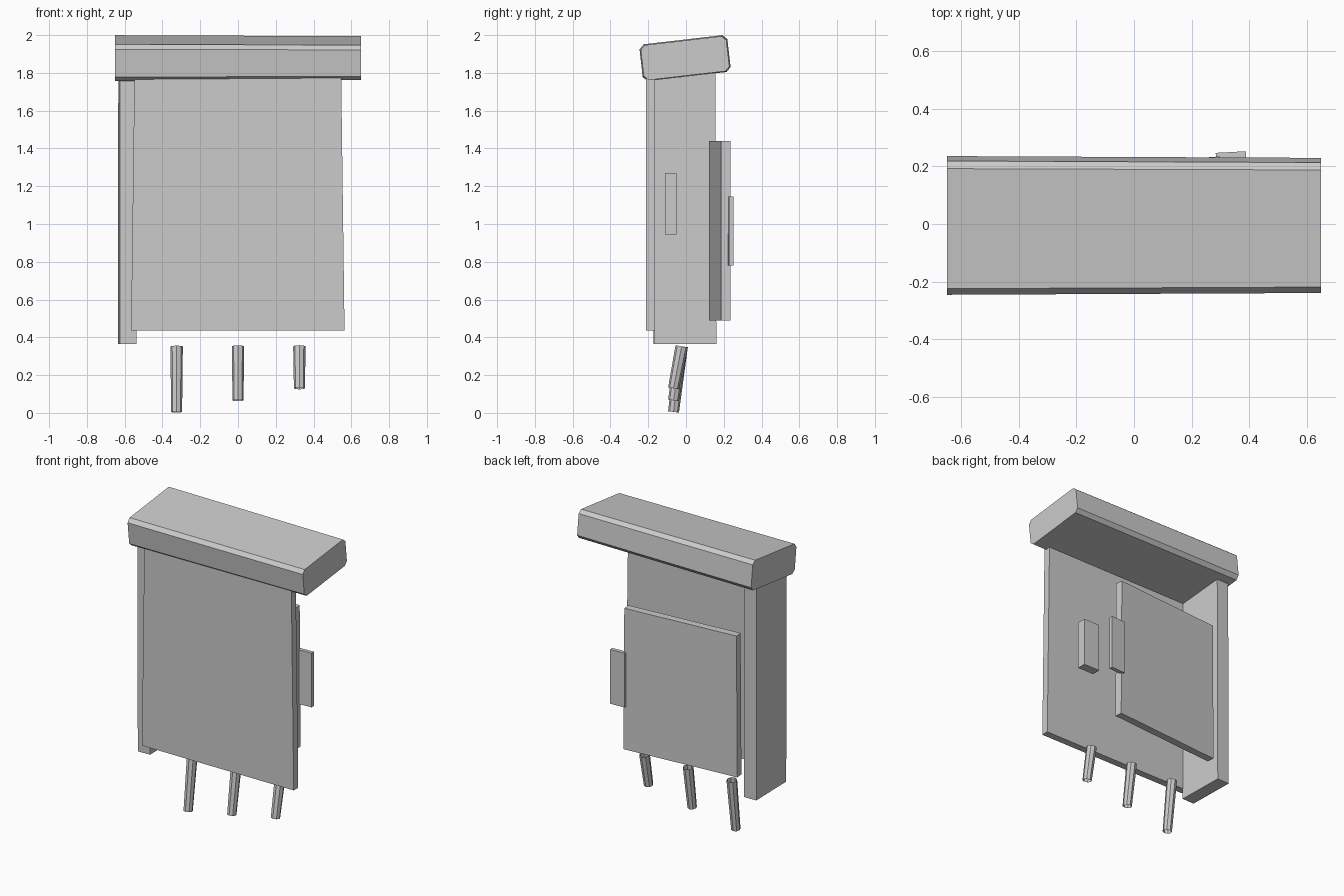
import bpy
import bmesh
import math
from mathutils import Vector, Matrix

default_cube = bpy.data.objects.get("Cube")
if default_cube:
    bpy.data.objects.remove(default_cube, do_unlink=True)

GREY = (0.6, 0.6, 0.6, 1.0)
grey = bpy.data.materials.new("plain_grey")
grey.use_nodes = True
grey.diffuse_color = GREY
grey.node_tree.nodes["Principled BSDF"].inputs["Base Color"].default_value = GREY


def finish(name, bm):
    bmesh.ops.recalc_face_normals(bm, faces=bm.faces)
    mesh = bpy.data.meshes.new(name)
    bm.to_mesh(mesh)
    bm.free()
    mesh.materials.append(grey)
    obj = bpy.data.objects.new(name, mesh)
    bpy.context.collection.objects.link(obj)
    return obj


def slab(name, center, size, yaw=0, top_width=1.0, lean=0):
    """Box whose top can be narrower in x, yawed about z and leaned about x."""
    bm = bmesh.new()
    bmesh.ops.create_cube(bm, size=1)
    for v in bm.verts:
        v.co = v.co * Vector(size)
        if v.co.z > 0:
            v.co.x *= top_width
    turn = Matrix.Rotation(math.radians(yaw), 4, 'Z') @ Matrix.Rotation(math.radians(lean), 4, 'X')
    bm.transform(Matrix.Translation(center) @ turn)
    return finish(name, bm)


def tube(name, top, bottom, r_top, r_bottom):
    """Open eight-sided peg between two points."""
    top, bottom = Vector(top), Vector(bottom)
    axis = top - bottom
    bm = bmesh.new()
    bmesh.ops.create_cone(bm, cap_ends=False, segments=8, radius1=r_bottom,
                          radius2=r_top, depth=axis.length)
    turn = axis.to_track_quat('Z', 'Y').to_matrix().to_4x4()
    bm.transform(Matrix.Translation((top + bottom) / 2) @ turn)
    return finish(name, bm)


# Tilted top cap: chamfered along its length, slightly smaller at the +x end
bm = bmesh.new()
bmesh.ops.create_cube(bm, size=1)
bm.transform(Matrix.Diagonal((1.3, 0.468, 0.196, 1)))
long_edges = [e for e in bm.edges if abs(e.verts[0].co.x - e.verts[1].co.x) > 1]
bmesh.ops.bevel(bm, geom=long_edges, offset=0.024, segments=1, affect='EDGES')
for v in bm.verts:
    if v.co.x > 0:
        v.co.y *= 0.975
        v.co.z *= 0.95
bm.transform(Matrix.Translation((0, -0.005, 1.878)) @ Matrix.Rotation(math.radians(6.6), 4, 'X'))
finish("top_cap", bm)

# Body: broad front panel and a single side wall
slab("front_panel", (-0.001, -0.189, 1.105), (1.13, 0.048, 1.34), top_width=0.969)
slab("side_wall", (-0.585, -0.008, 1.085), (0.09, 0.33, 1.44), yaw=1.4, lean=0.2)

# Rear door standing slightly open, with its handle plate
slab("rear_door", (-0.098, 0.178, 0.965), (0.805, 0.05, 0.95), yaw=4.6, top_width=0.985)
slab("door_handle", (0.337, 0.237, 0.962), (0.105, 0.026, 0.365), yaw=3)

# Small block behind the panel
slab("inner_block", (0.3, -0.08, 1.107), (0.12, 0.06, 0.325))

# Slanted pegs of differing length under the body
for i, foot in enumerate((0.005, 0.066, 0.13)):
    x = (i - 1) * 0.325
    tube("peg_%d" % (i + 1), (x, -0.023, 0.352), (x, -0.066, foot), 0.033, 0.029)
